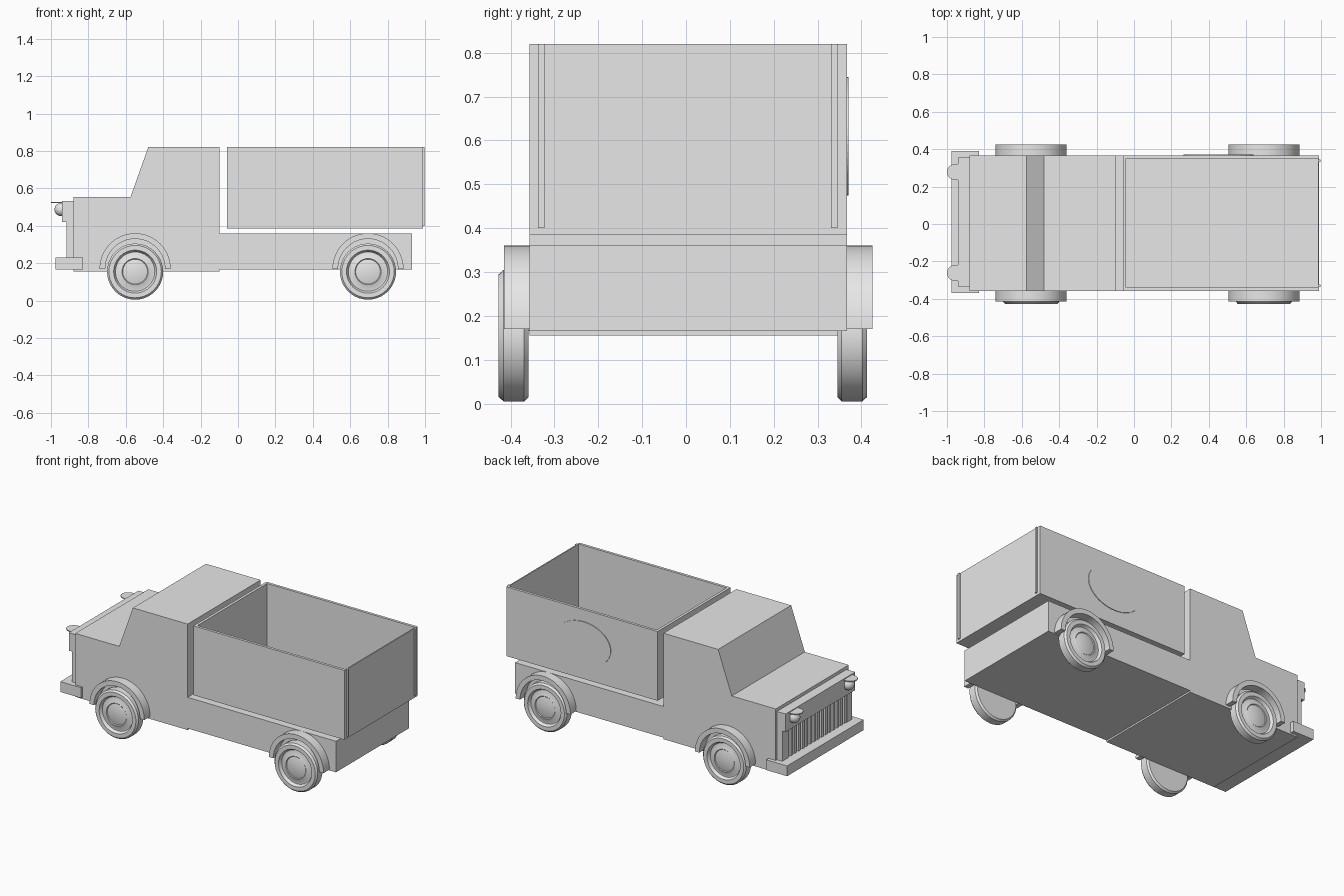
import bpy, bmesh, math
from mathutils import Vector, Matrix

cube = bpy.data.objects.get("Cube")
if cube:
    bpy.data.objects.remove(cube)

grey = bpy.data.materials.new("plain_grey")
grey.use_nodes = True
grey.diffuse_color = (0.8, 0.8, 0.8, 1)
grey.node_tree.nodes["Principled BSDF"].inputs["Base Color"].default_value = (0.8, 0.8, 0.8, 1)

RIGHT, LEFT = -0.357, 0.367      # body sides
WHEEL_X = (-0.55, 0.695)


def finish(name, bm, smooth=False):
    bmesh.ops.recalc_face_normals(bm, faces=bm.faces)
    mesh = bpy.data.meshes.new(name)
    bm.to_mesh(mesh)
    bm.free()
    mesh.materials.append(grey)
    obj = bpy.data.objects.new(name, mesh)
    bpy.context.collection.objects.link(obj)
    if smooth:
        bpy.ops.object.select_all(action='DESELECT')
        obj.select_set(True)
        bpy.context.view_layer.objects.active = obj
        bpy.ops.object.shade_smooth_by_angle(angle=math.radians(30))
    return obj


def prism(name, outline, y0, y1, smooth=False):
    """Extrude an (x, z) outline from y0 to y1."""
    bm = bmesh.new()
    face = bm.faces.new([bm.verts.new((x, y0, z)) for x, z in outline])
    moved = bmesh.ops.extrude_face_region(bm, geom=[face])["geom"]
    bmesh.ops.translate(bm, vec=(0, y1 - y0, 0),
                        verts=[v for v in moved if isinstance(v, bmesh.types.BMVert)])
    return finish(name, bm, smooth)


def box(name, x0, x1, y0, y1, z0, z1):
    return prism(name, [(x0, z0), (x1, z0), (x1, z1), (x0, z1)], y0, y1)


def arc(cx, cz, rx, rz, a0, a1, n):
    angles = [math.radians(a0 + (a1 - a0) * i / n) for i in range(n + 1)]
    return [(cx + rx * math.cos(a), cz + rz * math.sin(a)) for a in angles]


def lathe(name, profile, centre, side):
    """Spin (radius, depth) points about the y axis."""
    bm = bmesh.new()
    verts = [bm.verts.new((r, side * d, 0)) for r, d in profile]
    edges = [bm.edges.new(pair) for pair in zip(verts, verts[1:])]
    bmesh.ops.spin(bm, geom=verts + edges, cent=(0, 0, 0), axis=(0, 1, 0),
                   angle=math.tau, steps=40, use_duplicate=False)
    bmesh.ops.remove_doubles(bm, verts=bm.verts, dist=0.0005)
    bmesh.ops.translate(bm, vec=centre, verts=bm.verts)
    return finish(name, bm, True)


# Cab and chassis
cab = [(-0.88, 0.155), (-0.1, 0.155), (-0.1, 0.82), (-0.48, 0.82),
       (-0.575, 0.553), (-0.88, 0.553)]
prism("cab", cab, RIGHT, LEFT)
box("chassis", -0.1, 0.93, RIGHT, LEFT, 0.165, 0.36)

# Open cargo bed: inset the top of a block and push it down
bed = box("cargo_bed", -0.06, 0.99, RIGHT, LEFT, 0.385, 0.82)
bm = bmesh.new()
bm.from_mesh(bed.data)
lid = max(bm.faces, key=lambda f: f.calc_center_median().z)
bmesh.ops.inset_region(bm, faces=[lid], thickness=0.024)
for v in lid.verts:
    if v.co.x > 0.5:
        v.co.x = 0.983
lid_verts = list(lid.verts)
moved = bmesh.ops.extrude_face_region(bm, geom=[lid])["geom"]
bmesh.ops.delete(bm, geom=[lid], context='FACES_ONLY') if lid.is_valid else None
bmesh.ops.translate(bm, vec=(0, 0, -0.41),
                    verts=[v for v in moved if isinstance(v, bmesh.types.BMVert)])
bmesh.ops.recalc_face_normals(bm, faces=bm.faces)
bm.to_mesh(bed.data)
bm.free()

# Tailgate posts and oval side plate
for name, y in (("right", -0.33), ("left", 0.338)):
    box("tailgate_post_" + name, 0.988, 0.998, y - 0.007, y + 0.007, 0.4, 0.82)
prism("oval_side_plate", arc(0.452, 0.61, 0.188, 0.135, 0, 360, 48)[:-1],
      LEFT - 0.002, LEFT + 0.004)

# Wheels and arches
wheel = [(0, 0.352), (0.14, 0.352), (0.15, 0.362), (0.15, 0.409), (0.14, 0.42),
         (0.115, 0.42), (0.11, 0.41), (0.105, 0.402), (0.098, 0.402),
         (0.07, 0.412), (0.066, 0.408), (0.04, 0.414), (0, 0.417)]
for end, x in zip(("front", "rear"), WHEEL_X):
    for name, side in (("right", -1), ("left", 1)):
        lathe(f"{end}_{name}_wheel", wheel, (x, -0.007, 0.155), side)
        ring = arc(x, 0.17, 0.19, 0.19, 0, 180, 32) + arc(x, 0.17, 0.16, 0.16, 180, 0, 32)
        prism(f"{end}_{name}_arch", ring, side * 0.35 + 0.005, side * 0.42 + 0.005, True)

# Bumper and grille
box("bumper", -0.975, -0.83, -0.37, 0.39, 0.165, 0.23)
box("grille_top", -0.94, -0.88, -0.335, 0.355, 0.42, 0.533)
box("grille_back", -0.89, -0.878, -0.335, 0.355, 0.23, 0.43)
for name, y in (("right", -0.31), ("left", 0.33)):
    box("grille_post_" + name, -0.917, -0.88, y - 0.025, y + 0.025, 0.23, 0.42)
SLATS = 16
for i in range(SLATS):
    y = 0.01 + 0.57 * (i / (SLATS - 1) - 0.5)
    box(f"grille_slat_{i + 1}", -0.915, -0.88, y - 0.01, y + 0.01, 0.23, 0.42)

# Headlights with a peaked hood
for name, y in (("right", -0.262), ("left", 0.278)):
    bm = bmesh.new()
    bmesh.ops.create_uvsphere(bm, u_segments=24, v_segments=12, radius=0.036,
                              matrix=Matrix.Translation((-0.945, y, 0.487)))
    finish("headlight_" + name, bm, True)
    bm = bmesh.new()
    rim = arc(-0.955, y, 0.045, 0.043, 90, 270, 16) + [(-0.935, y - 0.043), (-0.935, y + 0.043)]
    face = bm.faces.new([bm.verts.new((px, py, 0.522)) for px, py in rim])
    moved = bmesh.ops.extrude_face_region(bm, geom=[face])["geom"]
    bmesh.ops.translate(bm, vec=(0, 0, 0.006),
                        verts=[v for v in moved if isinstance(v, bmesh.types.BMVert)])
    finish("headlight_hood_" + name, bm)
